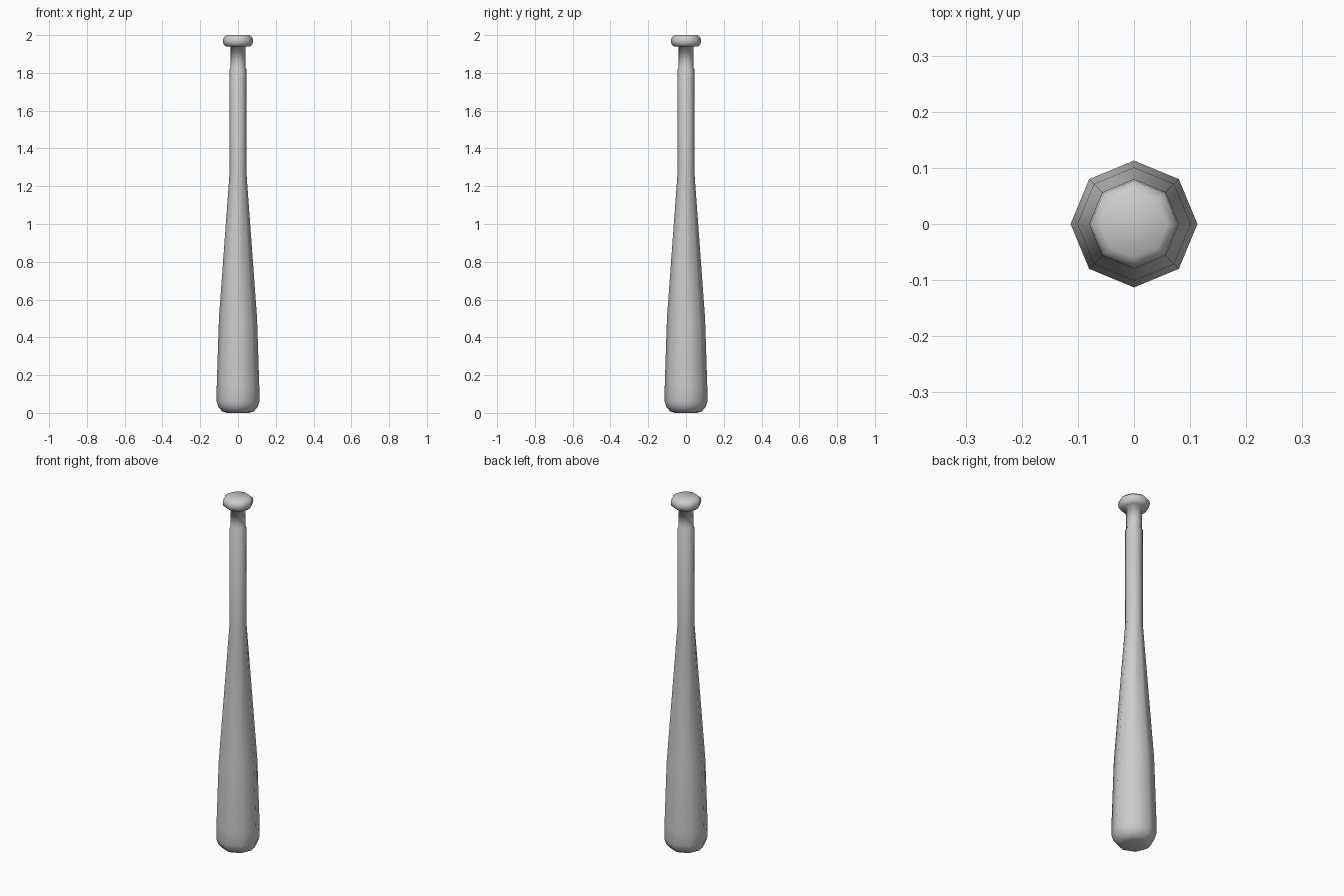
import bpy, bmesh
from math import cos, sin, pi

if "Cube" in bpy.data.objects:
    bpy.data.objects.remove(bpy.data.objects["Cube"])

SIDES = 8


def lathe(name, profile):
    """Revolve (radius, z) points into a closed eight-sided solid."""
    bm = bmesh.new()
    rings = [[bm.verts.new((r * cos(2 * pi * i / SIDES), r * sin(2 * pi * i / SIDES), z))
              for i in range(SIDES)] for r, z in profile]
    for low, high in zip(rings, rings[1:]):
        for i in range(SIDES):
            j = (i + 1) % SIDES
            bm.faces.new((low[i], low[j], high[j], high[i]))
    bm.faces.new(rings[0][::-1])
    bm.faces.new(rings[-1])
    for f in bm.faces:
        f.smooth = True
    mesh = bpy.data.meshes.new(name)
    bm.to_mesh(mesh)
    bm.free()
    obj = bpy.data.objects.new(name, mesh)
    bpy.context.collection.objects.link(obj)
    return obj


# Bat: rounded barrel end, tapering barrel, slim handle, rounded knob
lathe("bat", [
    (0.06, 0.0), (0.083, 0.008), (0.104, 0.03), (0.113, 0.06), (0.113, 0.13),
    (0.101, 0.50),
    (0.044, 1.28), (0.044, 1.82), (0.039, 1.83), (0.039, 1.94),
    (0.064, 1.94), (0.077, 1.953), (0.08, 1.968), (0.077, 1.986), (0.06, 2.0),
])
